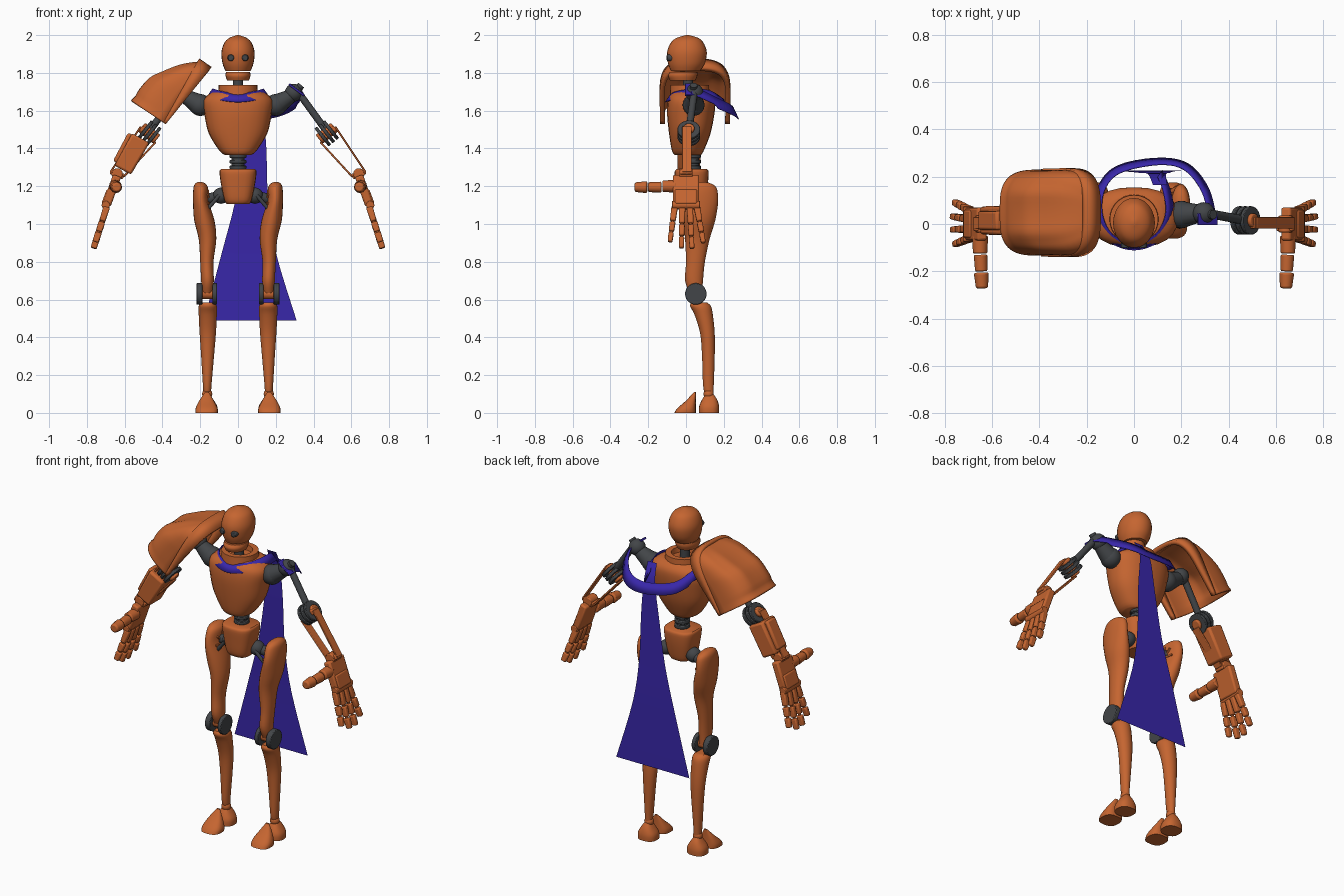
import bpy, bmesh
from math import sin, cos, pi
from mathutils import Vector as V


def material(name, rgb):
    m = bpy.data.materials.new(name)
    m.diffuse_color = (*rgb, 1)
    return m


ORANGE = material("orange_metal", (0.56, 0.13, 0.03))
DARK = material("dark_joint", (0.055, 0.06, 0.065))
BLUE = material("blue_cloth", (0.04, 0.02, 0.4))


def grid(name, rows, mat, closed=False, caps=False, thick=0.0, bevel=0.0, sharp=0.65):
    """Skin rows of points; optionally closed round, capped, thickened, bevelled."""
    bm = bmesh.new()
    vs = [[bm.verts.new(p) for p in r] for r in rows]
    n = len(rows[0])
    for a, b in zip(vs, vs[1:]):
        for j in range(n if closed else n - 1):
            k = (j + 1) % n
            bm.faces.new((a[j], a[k], b[k], b[j]))
    if caps:
        bm.faces.new(vs[0])
        bm.faces.new(vs[-1])
    bmesh.ops.recalc_face_normals(bm, faces=bm.faces)
    me = bpy.data.meshes.new(name)
    bm.to_mesh(me)
    bm.free()
    me.materials.append(mat)
    me.shade_smooth()
    me.set_sharp_from_angle(angle=sharp)
    ob = bpy.data.objects.new(name, me)
    bpy.context.collection.objects.link(ob)
    if thick:
        m = ob.modifiers.new("thickness", 'SOLIDIFY')
        m.thickness, m.offset = thick, 0
    if bevel:
        m = ob.modifiers.new("bevel", 'BEVEL')
        m.width, m.segments = bevel, 2
    return ob


def smooth(pts, steps=4):
    """Catmull-Rom interpolation of tuples."""
    pts = [V(p) for p in pts]
    out = []
    for i in range(len(pts) - 1):
        p0, p1, p2, p3 = pts[max(i - 1, 0)], pts[i], pts[i + 1], pts[min(i + 2, len(pts) - 1)]
        for k in range(steps):
            t = k / steps
            out.append(0.5 * (2 * p1 + (p2 - p0) * t + (2 * p0 - 5 * p1 + 4 * p2 - p3) * t * t
                              + (3 * p1 - p0 - 3 * p2 + p3) * t ** 3))
    return out + [pts[-1]]


def loft(name, secs, mat=ORANGE, s=1, power=1.0, steps=4, n=24):
    """Horizontal sections (z, x0, x1, y0, y1), mirrored in x by s."""
    rows = []
    for z, x0, x1, y0, y1 in (smooth([s_ for s_ in secs], steps)):
        row = []
        for k in range(n):
            c, d = cos(2 * pi * k / n), sin(2 * pi * k / n)
            c, d = [abs(v) ** power * (1 if v > 0 else -1) for v in (c, d)]
            row.append((s * ((x0 + x1) / 2 + c * (x1 - x0) / 2), (y0 + y1) / 2 + d * (y1 - y0) / 2, z))
        rows.append(row)
    return grid(name, rows, mat, True, True)


def tube(name, p, q, r, r2=None, mat=DARK, n=16, bevel=0.0):
    p, q = V(p), V(q)
    rot = (q - p).to_track_quat('Z', 'Y')
    rows = [[c + rot @ V((rad * cos(2 * pi * k / n), rad * sin(2 * pi * k / n), 0)) for k in range(n)]
            for c, rad in ((p, r), (q, r if r2 is None else r2))]
    return grid(name, rows, mat, True, True, bevel=bevel)


def bar(name, p, q, wy, h, mat=ORANGE, bevel=0.006, taper=1.0):
    """Box from p to q, wy wide in y and h deep across."""
    p, q = V(p), V(q)
    d = (q - p).normalized()
    y = (V((0, 1, 0)) - d * d.y).normalized() * wy / 2
    m = d.cross(y).normalized() * h / 2
    rows = [[c + f * (y + m), c + f * (y - m), c - f * (y + m), c - f * (y - m)]
            for c, f in ((p, 1), (q, taper))]
    return grid(name, rows, mat, True, True, bevel=bevel)


def ball(name, c, r, mat=DARK):
    secs = []
    for k in range(13):
        a = -pi / 2 + pi * k / 12
        w = max(r * cos(a), 0.0005)
        secs.append((c[2] + r * sin(a), c[0] - w, c[0] + w, c[1] - w, c[1] + w))
    return loft(name, secs, mat, steps=1)


# Head, jaw, eyes and neck
loft("head", [(1.81, -.066, .066, -.08, .075), (1.85, -.082, .082, -.095, .1), (1.91, -.088, .088, -.1, .11),
              (1.96, -.072, .072, -.08, .092), (1.985, -.046, .046, -.05, .065), (2, -.006, .006, 0, .015)])
loft("jaw", [(1.76, -.058, .058, -.085, .05), (1.785, -.066, .066, -.095, .06), (1.805, -.064, .064, -.085, .06)])
for s in (-1, 1):
    tube("eye", (s * .036, -.06, 1.88), (s * .038, -.102, 1.88), .021, .016, bevel=.004)
tube("neck", (0, .01, 1.66), (0, .01, 1.79), .027)
grid("collar", [[(r * cos(a * pi / 14), .02 + r * sin(a * pi / 14), z) for a in range(28)]
                for r, z in ((.105, 1.68), (.102, 1.735), (.07, 1.735), (.065, 1.69))], ORANGE, True)

# Chest, waist and pelvis
loft("chest", [(1.365, -.07, .07, -.06, .08), (1.39, -.1, .1, -.075, .095), (1.48, -.155, .155, -.09, .13),
               (1.58, -.178, .178, -.1, .15), (1.645, -.186, .186, -.097, .155), (1.68, -.165, .165, -.085, .145),
               (1.705, -.12, .12, -.06, .12)], power=.85)
tube("waist", (0, .035, 1.27), (0, .035, 1.4), .035)
for z in (1.3, 1.33, 1.36):
    tube("waist_ring", (0, .035, z - .01), (0, .035, z + .01), .044, bevel=.004)
loft("pelvis", [(1.105, -.06, .06, -.03, .09), (1.13, -.073, .073, -.045, .1), (1.21, -.09, .09, -.055, .115),
                (1.275, -.098, .098, -.06, .12), (1.29, -.09, .09, -.05, .11)], power=.7)

for s in (-1, 1):
    # Hip joint and spokes inside the thigh
    ball("hip_ball", (s * .09, .055, 1.15), .043)
    tube("hip_link", (s * .09, .055, 1.15), (s * .17, .075, 1.13), .028)
    tube("hip_rod", (s * .1, .02, 1.15), (s * .16, .03, 1.08), .01)
    for k in range(8):
        a = k * pi / 4
        bar("thigh_spoke", (s * .152, .075, 1.11), (s * .16, .075 + .06 * cos(a), 1.11 + .07 * sin(a)), .012, .012, bevel=.002)

    # Leg
    loft("thigh", [(.635, .135, .19, .02, .085), (.7, .128, .195, -.005, .09), (.8, .13, .2, 0, .1),
                   (.92, .115, .208, -.005, .125), (1.02, .125, .232, -.015, .155), (1.12, .155, .238, -.02, .17),
                   (1.19, .158, .236, 0, .162), (1.215, .175, .225, .03, .13), (1.222, .19, .21, .06, .1)], s=s)
    for x0, x1 in ((.112, .135), (.187, .22)):
        tube("knee_disc", (s * x0, .052, .63), (s * x1, .052, .63), .057, n=28, bevel=.004)
    tube("knee_axle", (s * .12, .052, .63), (s * .21, .052, .63), .028, mat=ORANGE)
    loft("shin", [(.1, .143, .183, .1, .145), (.15, .14, .186, .09, .147), (.3, .127, .195, .085, .152),
                  (.42, .117, .203, .075, .152), (.52, .112, .208, .045, .142), (.565, .112, .208, .022, .132),
                  (.585, .125, .195, .03, .11)], s=s)
    ball("ankle_ball", (s * .163, .12, .1), .027, ORANGE)
    # Two-part foot
    loft("toe_cap", [(0, .107, .225, -.062, .052), (.025, .108, .224, -.045, .052), (.065, .128, .205, .0, .052),
                     (.11, .155, .175, .042, .052)], s=s, power=.75)
    loft("heel", [(0, .108, .222, .068, .175), (.035, .11, .22, .07, .175), (.07, .13, .2, .085, .165),
                  (.1, .15, .18, .105, .145)], s=s, power=.8)
    bar("foot_bridge", (s * .165, .03, .02), (s * .165, .1, .02), .03, .07)

    # Shoulder and upper arm
    ball("shoulder_ball", (s * .2, .04, 1.63), .058)
    tube("shoulder_cone", (s * .21, .04, 1.635), (s * .285, .045, 1.68), .055, .036)
    ball("arm_ball", (s * .295, .045, 1.695), .047)
    tube("arm_pivot", (s * .285, .04, 1.675), (s * .335, .04, 1.735), .02)
    tube("upper_arm", (s * .31, .045, 1.71), (s * .47, .015, 1.49), .019)

    # Elbow discs stacked across the arm
    c, m, d = V((s * .47, .015, 1.48)), V((s * .78, 0, .62)), V((s * .62, 0, -.78))
    for off in (-.027, 0, .027):
        tube("elbow_disc", c + m * (off - .009), c + m * (off + .009), .06, n=28, bevel=.003)
    tube("elbow_axle", c - m * .052, c + m * .052, .03, mat=ORANGE, bevel=.006)
    # Forearm plates
    bar("outer_forearm_plate", (s * .515, .005, 1.515), (s * .675, .005, 1.275), .05, .01, bevel=.003)
    bar("inner_forearm_plate", (s * .435, .005, 1.435), (s * .605, .005, 1.25), .05, .01, bevel=.003)
    bar("elbow_bracket", (s * .455, .005, 1.46), (s * .515, .005, 1.51), .05, .03)

    # Hand
    tube("wrist", (s * .64, -.035, 1.265), (s * .64, .035, 1.265), .03, mat=ORANGE, bevel=.005)
    bar("wrist_block", (s * .605, 0, 1.25), (s * .675, 0, 1.28), .06, .03)
    bar("palm", (s * .64, 0, 1.255), (s * .695, 0, 1.1), .14, .045, bevel=.01)
    bar("hand_back", (s * .675, 0, 1.18), (s * .705, 0, 1.1), .12, .04, bevel=.01)
    tube("knuckle_bar", (s * .7, -.075, 1.1), (s * .7, .075, 1.1), .022, mat=ORANGE, bevel=.004)
    for y0, y1, tip in ((-.06, -.085, .905), (-.02, -.024, .872), (.02, .032, .87), (.058, .092, .9)):
        a, b = V((s * .695, y0, 1.09)), V((s * (.765 - (tip - .87) * .3), y1, tip))
        for t0, t1, w in ((0, .4, .034), (.43, .7, .031), (.73, 1, .028)):
            bar("finger_segment", a.lerp(b, t0), a.lerp(b, t1), w, .036, bevel=.007, taper=.88)
        tube("finger_core", a, a.lerp(b, .9), .009, mat=ORANGE, n=8)
    tube("thumb_base", (s * .65, -.05, 1.2), (s * .65, -.125, 1.2), .034, .03, ORANGE, 12, .006)
    tube("thumb_middle", (s * .648, -.13, 1.195), (s * .645, -.2, 1.195), .029, .026, ORANGE, 12, .006)
    tube("thumb_tip", (s * .645, -.205, 1.195), (s * .642, -.272, 1.195), .032, .025, ORANGE, 12, .008)

# Bulky armour on one forearm
bar("forearm_armour", (-.515, .015, 1.455), (-.61, .015, 1.285), .125, .105, bevel=.012, taper=.95)
bar("forearm_ridge", (-.555, .015, 1.47), (-.635, .015, 1.32), .08, .06, bevel=.01)


# Large shoulder pad: half-cup opening toward the arm and the body
def pad(t, y, n):
    return (-.175 - .56 * t - .83 * n, .048 + y, 1.84 - .83 * t + .56 * n)


rows = []
for t, w, dep in smooth([(0, .06, .015), (.025, .13, .055), (.08, .165, .11), (.16, .173, .165), (.22, .173, .2),
                         (.3, .173, .212), (.34, .173, .208), (.374, .175, .215)], 3):
    row = []
    for k in range(33):
        a = pi * k / 32
        groove = .012 * sin(a) ** 4 * cos(10 * a) * min(t * 5, 1) * (1 - t / .374)
        row.append(pad(t, w * abs(cos(a)) ** .6 * (1 if cos(a) > 0 else -1), (dep + groove) * sin(a) ** .6))
    rows.append(row)
grid("shoulder_pad", rows, ORANGE, thick=.014)
half = [(.372, .172), (.25, .174), (.12, .172), (.045, .145), (.008, .09), (0, 0)]
rim = smooth(half + [(t, -y) for t, y in half[-2::-1]], 4)
grid("shoulder_pad_rim", [[pad(t, y, -.034 * (1 - t / .4)), pad(t, y, .01 + .035 * (1 - t / .4))] for t, y in rim],
     ORANGE, thick=.026)

# Cloth strap round the neck and out to the bare shoulder
path = smooth([(.315, .03, 1.735), (.285, .14, 1.68), (.21, .23, 1.635), (.1, .25, 1.615), (-.06, .215, 1.64),
               (-.125, .14, 1.69), (-.133, .04, 1.715), (-.09, -.045, 1.703), (0, -.078, 1.69), (.09, -.045, 1.703),
               (.133, .04, 1.715), (.125, .13, 1.705), (.1, .2, 1.66)], 5)
rows = []
for p in path:
    r = V((p.x, p.y - .05, 0)).normalized() * .032
    rows.append([p, p + r + V((0, 0, -.045 if p.y < .15 else -.06))])
grid("neck_strap", rows, BLUE, thick=.004)
bar("shoulder_tie", (.27, .02, 1.74), (.35, .02, 1.68), .05, .012, BLUE, .003)

# Cape hanging down the back
grid("cape", [[(x0 + (x1 - x0) * k / 4, y, z) for k in range(5)] for z, x0, x1, y in smooth(
    [(1.7, .08, .14, .165), (1.6, .06, .135, .21), (1.4, .03, .15, .215), (1.12, -.015, .16, .22),
     (.85, -.085, .2, .225), (.49, -.18, .31, .225)])], BLUE)
